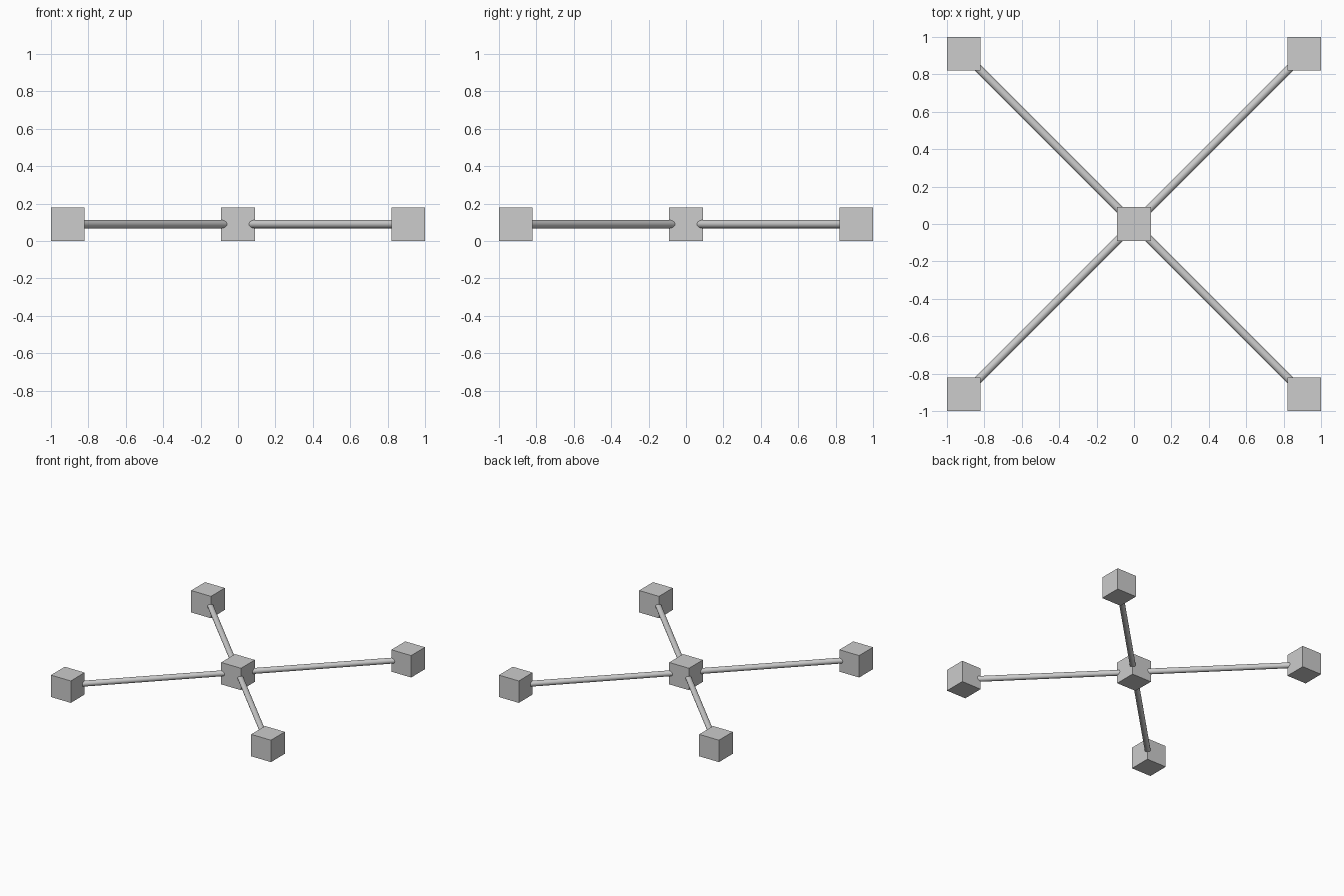
import bpy
import math

if "Cube" in bpy.data.objects:
    bpy.data.objects.remove(bpy.data.objects["Cube"])

SIZE = 0.18      # cube edge
OFF = 0.91       # corner cube centre offset
Z = SIZE / 2
ROD_R = 0.022

grey = bpy.data.materials.new("light_grey")
grey.diffuse_color = (0.604, 0.604, 0.604, 1)
grey.use_nodes = True
grey.node_tree.nodes["Principled BSDF"].inputs["Base Color"].default_value = grey.diffuse_color


def cube(name, x, y):
    bpy.ops.mesh.primitive_cube_add(size=SIZE, location=(x, y, Z))
    ob = bpy.context.object
    ob.name = name
    ob.data.materials.append(grey)


def rod(name, x, y):
    # Round bar from the hub centre to a corner cube centre
    bpy.ops.mesh.primitive_cylinder_add(
        vertices=32, radius=ROD_R, depth=math.hypot(x, y),
        location=(x / 2, y / 2, Z),
        rotation=(0, math.pi / 2, math.atan2(y, x)))
    ob = bpy.context.object
    ob.name = name
    ob.data.materials.append(grey)
    bpy.ops.object.shade_smooth_by_angle()


# Central hub
cube("hub_cube", 0, 0)

# Four corner cubes with diagonal rods
for sx, side in ((-1, "left"), (1, "right")):
    for sy, end in ((-1, "front"), (1, "back")):
        cube(f"{end}_{side}_cube", sx * OFF, sy * OFF)
        rod(f"{end}_{side}_rod", sx * OFF, sy * OFF)
